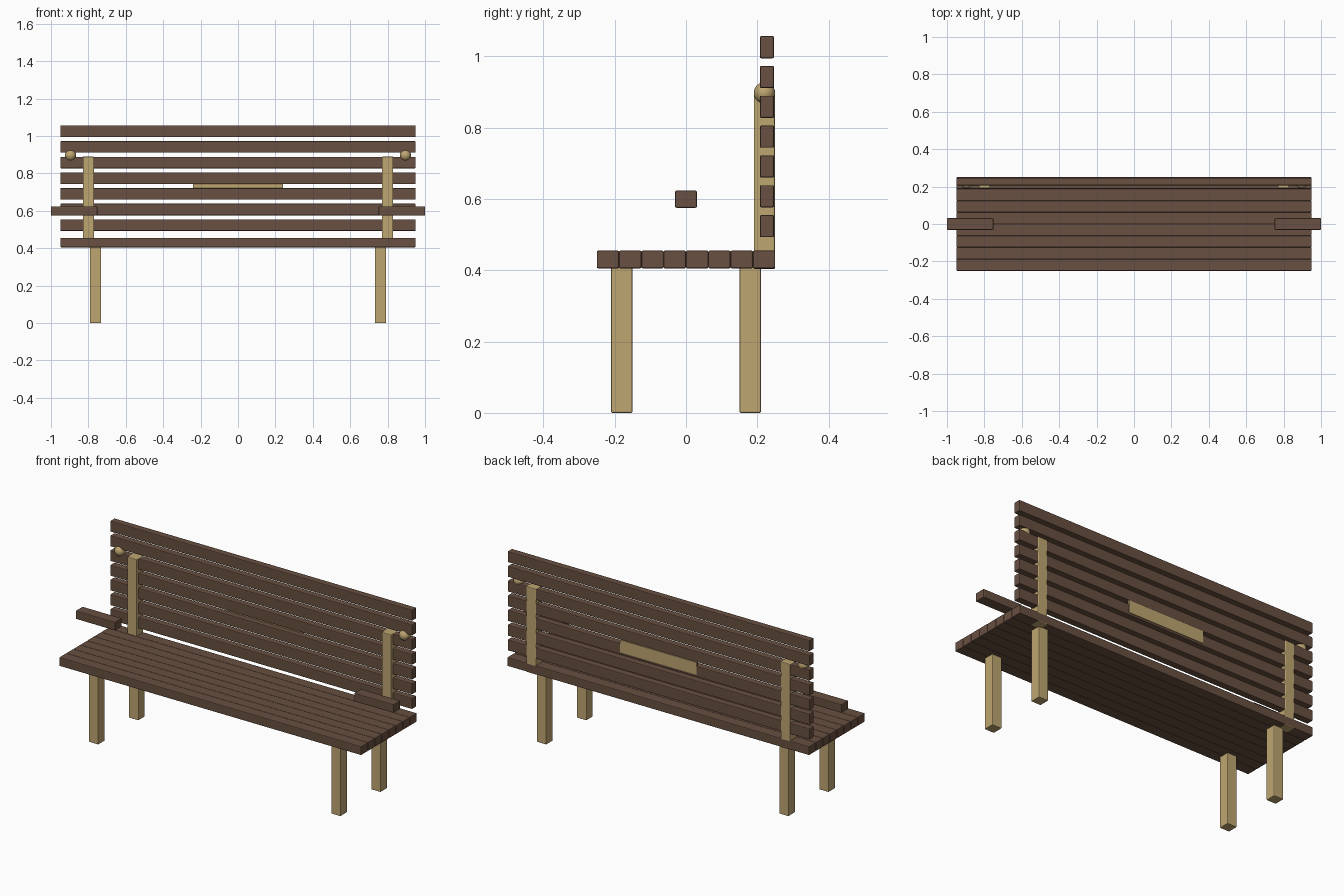
import bpy

if "Cube" in bpy.data.objects:
    bpy.data.objects.remove(bpy.data.objects["Cube"])


def material(name, rgb):
    m = bpy.data.materials.new(name)
    m.diffuse_color = (*rgb, 1.0)
    m.use_nodes = True
    m.node_tree.nodes["Principled BSDF"].inputs["Base Color"].default_value = m.diffuse_color
    return m


BROWN = material("dark brown wood", (0.140, 0.079, 0.053))
TAN = material("pale tan wood", (0.515, 0.381, 0.165))


def box(name, x, y, z, mat, bevel=0.004):
    """Lightly bevelled box from (min, max) ranges on each axis."""
    bpy.ops.mesh.primitive_cube_add(
        size=1, location=[(a + b) / 2 for a, b in (x, y, z)])
    ob = bpy.context.object
    ob.name = name
    ob.scale = [b - a for a, b in (x, y, z)]
    bpy.ops.object.transform_apply(location=False, rotation=False, scale=True)
    ob.data.materials.append(mat)
    if bevel:
        mod = ob.modifiers.new("soft edges", 'BEVEL')
        mod.width = bevel
        mod.segments = 2
    return ob


def around(c, half):
    return (c - half, c + half)


# seat: eight planks side by side
PLANK = 0.0625
for i in range(8):
    y0 = -0.25 + i * PLANK
    box(f"seat_plank_{i + 1}", (-0.95, 0.95), (y0, y0 + PLANK), (0.405, 0.455), BROWN)

# backrest: seven spaced slats
for i in range(7):
    box(f"back_slat_{i + 1}", (-0.95, 0.95), (0.207, 0.247),
        around(0.5235 + i * 0.0836, 0.031), BROWN)

for side, s in (("left", -1), ("right", 1)):
    # legs
    for end, y in (("front", -0.18), ("back", 0.18)):
        box(f"{end}_leg_{side}", around(s * 0.762, 0.03), around(y, 0.03), (0.0, 0.41), TAN)
    # upright posts through the backrest
    box(f"back_post_{side}", around(s * 0.80, 0.03), (0.19, 0.2495), (0.403, 0.89), TAN)
    # armrests
    box(f"armrest_{side}", around(s * 0.876, 0.124), around(0, 0.031), (0.575, 0.623), BROWN)
    # round knobs on the backrest
    bpy.ops.mesh.primitive_uv_sphere_add(
        segments=24, ring_count=12, radius=0.03, location=(s * 0.895, 0.22, 0.897))
    knob = bpy.context.object
    knob.name = f"knob_{side}"
    knob.data.materials.append(TAN)
    bpy.ops.object.shade_smooth()

# plain plate on the rear of the backrest
box("back_plate", (-0.24, 0.24), (0.240, 0.2495), (0.672, 0.743), TAN, 0.001)
